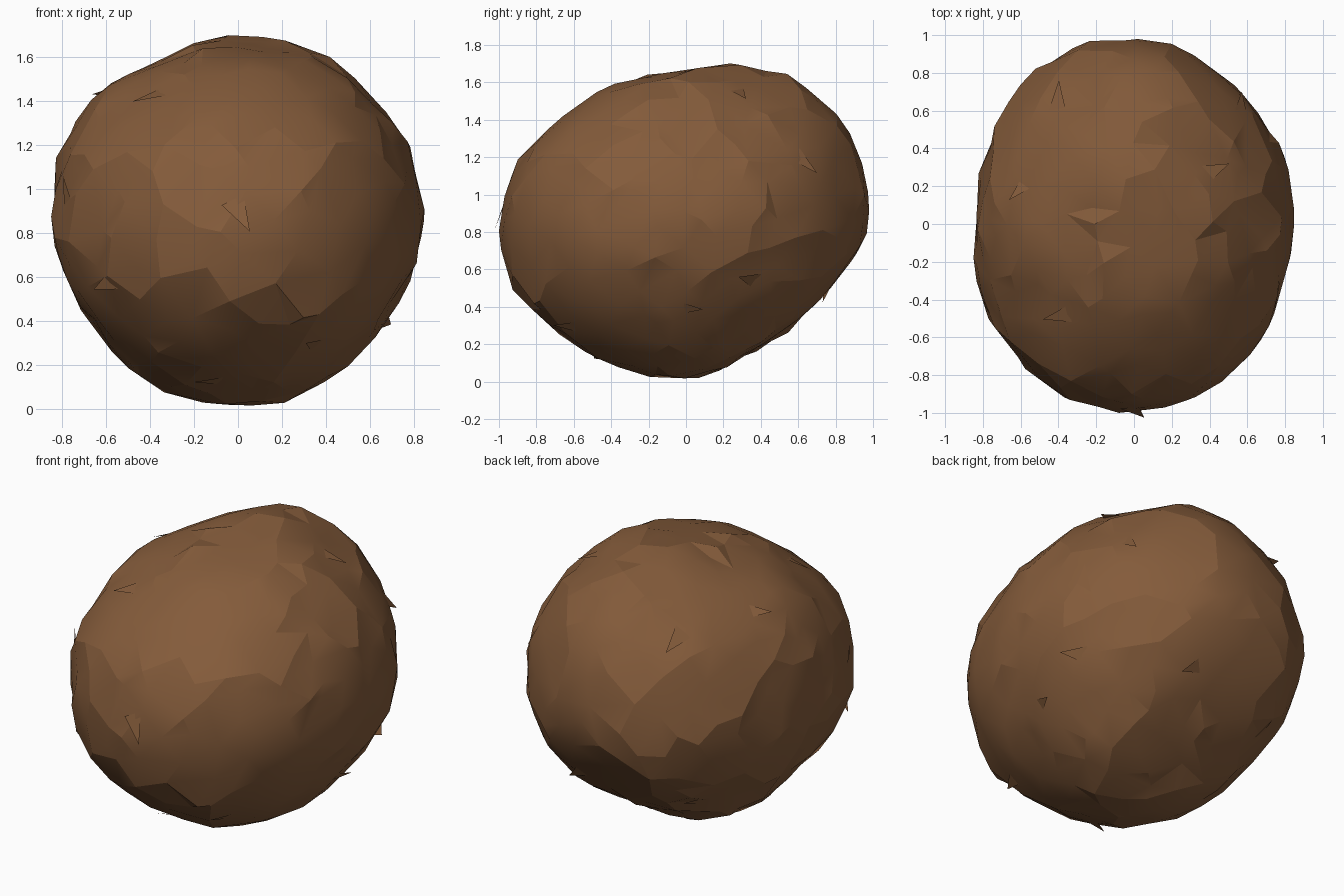
import bpy, bmesh, math, random
from mathutils import Vector

random.seed(11)
if "Cube" in bpy.data.objects:
    bpy.data.objects.remove(bpy.data.objects["Cube"])

brown = bpy.data.materials.new("earthy brown")
brown.use_nodes = True
colour = (0.23, 0.105, 0.043, 1)
brown.diffuse_color = colour
brown.node_tree.nodes["Principled BSDF"].inputs["Base Color"].default_value = colour

CENTRE = Vector((0, 0, .85))

# Radii of the three main sections, in sixteen equal angle steps
FRONT = (.845, .845, .835, .85, .83, .81, .86, .87, .835, .81, .81, .84, .85, .84, .8, .82)
SIDE = (.985, 1.005, .985, .91, .83, .82, .86, .95, 1, .98, .89, .84, .845, .77, .79, .85)
PLAN = (.845, .86, .89, .94, .99, .985, .93, .86, .835, .89, .94, .99, 1, .98, .91, .855)

# Shallow dents: direction, width, depth
DENTS = [
    ((.1, -.15, 1), .15, .03), ((.18, -.75, .6), .15, .025), ((-.45, -.45, .6), .25, .025),
    ((.35, .5, .7), .16, .035), ((.6, .6, -.3), .22, .025), ((-.6, .5, -.4), .2, .02),
]


def section(radii, a, b):
    """Radius of a section in the direction (a, b)."""
    t = math.atan2(b, a) / math.tau * len(radii) % len(radii)
    i = int(t)
    near, far = radii[i % len(radii)], radii[(i + 1) % len(radii)]
    return near + (far - near) * (t - i)


def radius(d):
    """Blend the sections; each rules alone in its own plane."""
    x, y, z = (c * c + 1e-5 for c in d)
    total = y * z + x * z + x * y
    r = (y * z * section(SIDE, d.y, d.z) + x * z * section(FRONT, d.x, d.z)
         + x * y * section(PLAN, d.x, d.y)) / total
    for axis, width, depth in DENTS:
        gap = (d - Vector(axis).normalized()).length
        r -= depth * math.exp(-(gap / width) ** 2)
    return r


def finish(name, bm, angle):
    mesh = bpy.data.meshes.new(name)
    bm.to_mesh(mesh)
    bm.free()
    mesh.materials.append(brown)
    obj = bpy.data.objects.new(name, mesh)
    bpy.context.collection.objects.link(obj)
    bpy.ops.object.select_all(action="DESELECT")
    obj.select_set(True)
    bpy.context.view_layer.objects.active = obj
    bpy.ops.object.shade_smooth_by_angle(angle=math.radians(angle))


# Boulder body: irregular triangulated ball pushed out to the sections
COUNT = 400
bm = bmesh.new()
for i in range(COUNT):
    h = 1 - 2 * (i + .5) / COUNT
    turn = i * math.pi * (3 - math.sqrt(5))
    ring = math.sqrt(1 - h * h)
    p = Vector((ring * math.cos(turn), ring * math.sin(turn), h))
    p += Vector([random.uniform(-.06, .06) for _ in range(3)])
    bm.verts.new(p.normalized())
bmesh.ops.convex_hull(bm, input=bm.verts[:])
for v in bm.verts:
    d = v.co.normalized()
    v.co = CENTRE + d * (radius(d) + random.uniform(-.013, .015))
bmesh.ops.recalc_face_normals(bm, faces=bm.faces[:])
finish("boulder_body", bm, 14)

# Chipped flakes: small tilted slivers lying on the skin
FLAKES = [
    (-.4, -.5, .6), (-.4, .65, .55), (-.6, .2, .6), (.45, .3, .75), (0, -.9, .05),
    (.8, 0, -.55), (.8, .4, -.35), (.35, -.6, -.55), (-.1, -.45, -.7), (-.5, .6, -.5),
    (.6, .65, .35), (-.65, -.75, -.3), (.2, .8, -.4), (-.7, -.4, .1),
]
bm = bmesh.new()
for flake in FLAKES:
    d = Vector(flake).normalized()
    across = d.orthogonal().normalized()
    along = d.cross(across)
    spin = random.uniform(0, math.tau)
    corners = []
    for step, size, lift in ((0, .11, .03), (2.3, .08, -.01), (3.9, .08, -.01)):
        q = across * math.cos(spin + step) + along * math.sin(spin + step)
        ray = (d + q * size).normalized()
        corners.append(bm.verts.new(CENTRE + ray * (radius(ray) + lift)))
    face = bm.faces.new(corners)
    face.normal_update()
    if face.normal.dot(d) < 0:
        face.normal_flip()
finish("surface_flakes", bm, 14)
